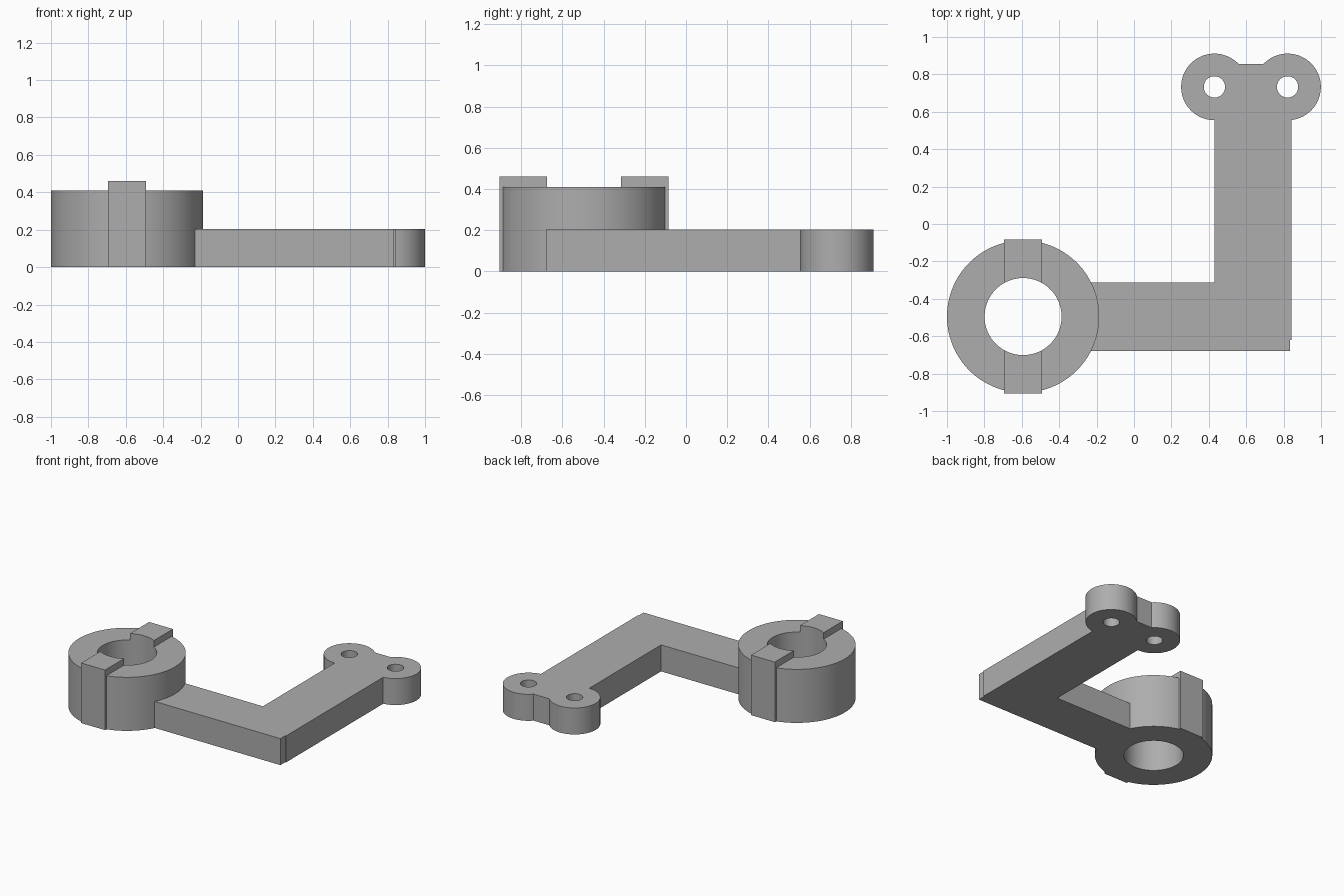
import bpy, bmesh, math

if "Cube" in bpy.data.objects:
    bpy.data.objects.remove(bpy.data.objects["Cube"])

grey = bpy.data.materials.new("plain grey")
grey.diffuse_color = (0.42, 0.42, 0.42, 1)
grey.use_nodes = True
grey.node_tree.nodes["Principled BSDF"].inputs["Base Color"].default_value = grey.diffuse_color


def prism(name, points, z0, z1):
    """Upright solid with the given outline."""
    bm = bmesh.new()
    face = bm.faces.new([bm.verts.new((x, y, z0)) for x, y in points])
    top = bmesh.ops.extrude_face_region(bm, geom=[face])["geom"]
    for v in top:
        if isinstance(v, bmesh.types.BMVert):
            v.co.z = z1
    bmesh.ops.recalc_face_normals(bm, faces=bm.faces[:])
    mesh = bpy.data.meshes.new(name)
    bm.to_mesh(mesh)
    bm.free()
    mesh.materials.append(grey)
    obj = bpy.data.objects.new(name, mesh)
    bpy.context.collection.objects.link(obj)
    return obj


def box(name, x0, x1, y0, y1, z0, z1):
    return prism(name, [(x0, y0), (x1, y0), (x1, y1), (x0, y1)], z0, z1)


def cylinder(name, x, y, r, z0, z1, n=96):
    turn = [2 * math.pi * (i + 0.5) / n for i in range(n)]
    return prism(name, [(x + r * math.cos(a), y + r * math.sin(a)) for a in turn], z0, z1)


def combine(target, other, operation):
    """Boolean one part into the target and discard it."""
    mod = target.modifiers.new("boolean", "BOOLEAN")
    mod.operation, mod.object, mod.solver = operation, other, "EXACT"
    bpy.context.view_layer.objects.active = target
    bpy.ops.object.modifier_apply(modifier=mod.name)
    bpy.data.objects.remove(other)


HX, HY = -0.593, -0.495        # hub centre
LUGS = (0.43, 0.821)           # lug centres in x
LY, THICK = 0.733, 0.203       # lug centre in y, arm thickness

# L-shaped arm with the small step at its outer corner
bracket = prism("bracket", [
    (-0.45, -0.679), (0.835, -0.679), (0.835, -0.62), (0.841, -0.62),
    (0.841, 0.856), (0.431, 0.856), (0.431, -0.314), (-0.45, -0.314)], 0, THICK)

# Rounded lugs at the arm's end
for x in LUGS:
    combine(bracket, cylinder("lug", x, LY, 0.178, 0, THICK), "UNION")

# Tall round hub with a raised key across it
combine(bracket, cylinder("hub", HX, HY, 0.407, 0, 0.41), "UNION")
combine(bracket, box("key", HX - 0.101, HX + 0.101, HY - 0.411, HY + 0.411, 0, 0.46), "UNION")

# Hub bore and lug holes
combine(bracket, cylinder("bore", HX, HY, 0.206, -0.1, 0.6), "DIFFERENCE")
for x in LUGS:
    combine(bracket, cylinder("hole", x, LY, 0.057, -0.1, 0.4, 48), "DIFFERENCE")

# Smooth round walls, keep edges sharp
bpy.ops.object.select_all(action="DESELECT")
bracket.select_set(True)
bpy.context.view_layer.objects.active = bracket
bpy.ops.object.shade_smooth_by_angle(angle=math.radians(20))
